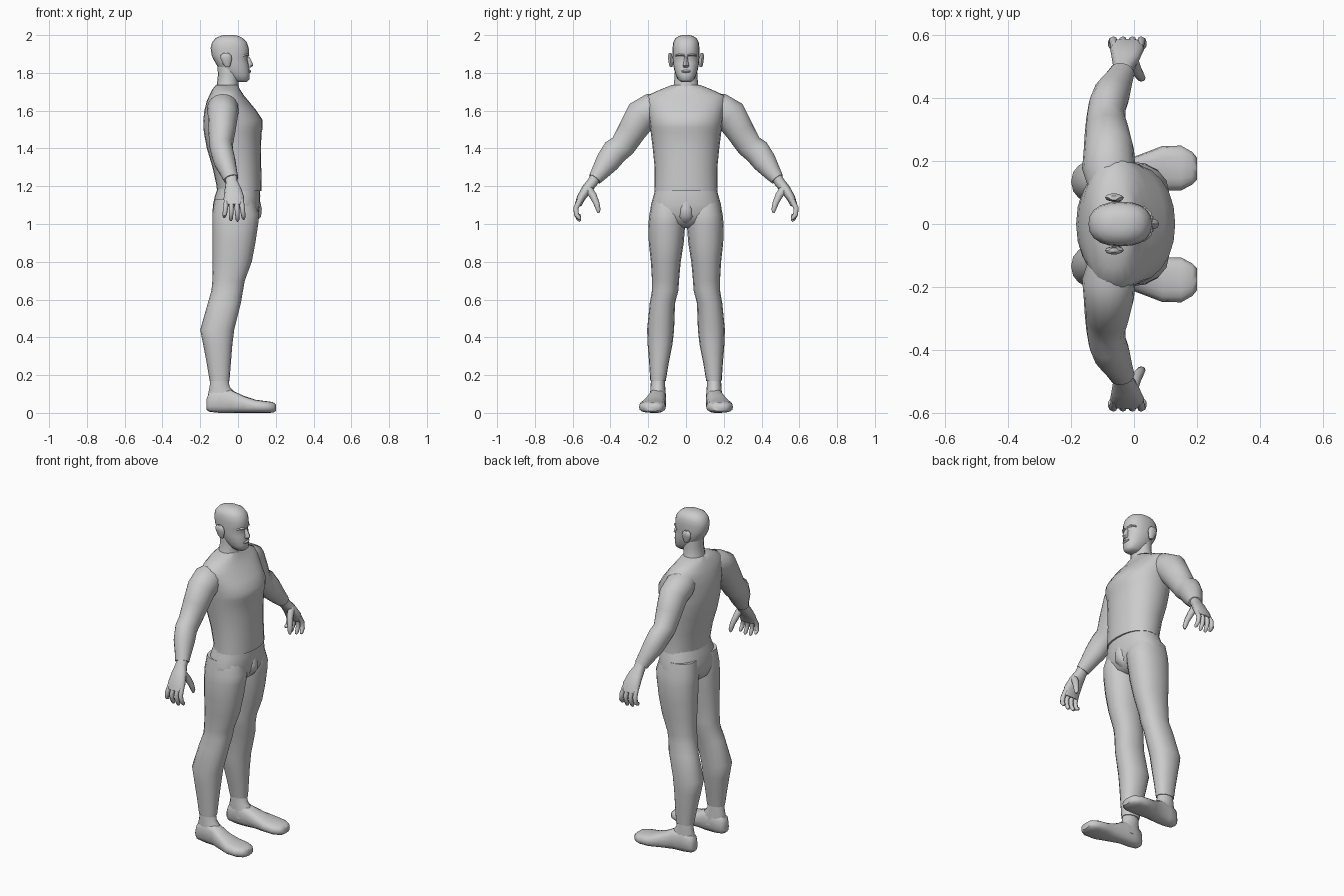
import bpy, bmesh, math
from mathutils import Vector

X, Y, Z = Vector((1, 0, 0)), Vector((0, 1, 0)), Vector((0, 0, 1))


def loft(name, rings, ref=X, axis=None, p=2.0, n=16, mirror=False, angle=50):
    """Skin superellipse rings (x, y, z, ru, rv) along a path; ref sets the ru direction."""
    bm = bmesh.new()
    pts = [Vector(r[:3]) for r in rings]
    loops = []
    for i, r in enumerate(rings):
        t = axis or (pts[min(i + 1, len(pts) - 1)] - pts[max(i - 1, 0)]).normalized()
        u = (ref - t * ref.dot(t)).normalized()
        v = t.cross(u)
        loop = []
        for k in range(n):
            a = 2 * math.pi * k / n
            c, s = math.cos(a), math.sin(a)
            c = math.copysign(abs(c) ** (2 / p), c)
            s = math.copysign(abs(s) ** (2 / p), s)
            loop.append(bm.verts.new(pts[i] + u * r[3] * c + v * r[4] * s))
        loops.append(loop)
    for a, b in zip(loops, loops[1:]):
        for k in range(n):
            bm.faces.new((a[k], a[(k + 1) % n], b[(k + 1) % n], b[k]))
    bm.faces.new(loops[0])
    bm.faces.new(loops[-1])
    bmesh.ops.recalc_face_normals(bm, faces=bm.faces)
    me = bpy.data.meshes.new(name)
    bm.to_mesh(me)
    bm.free()
    ob = bpy.data.objects.new(name, me)
    bpy.context.collection.objects.link(ob)
    if mirror:
        m = ob.modifiers.new("mirror", "MIRROR")
        m.use_axis = (False, True, False)
        m.use_clip = False
        m.use_mirror_merge = False
    bpy.ops.object.select_all(action="DESELECT")
    ob.select_set(True)
    bpy.context.view_layer.objects.active = ob
    bpy.ops.object.shade_smooth_by_angle(angle=math.radians(angle))
    return ob


def stack(name, levels, **kw):
    """Horizontal rings from (z, x back, x front, y inner, y outer)."""
    rings = [((b + f) / 2, (i + o) / 2, z, (f - b) / 2, (o - i) / 2) for z, b, f, i, o in levels]
    return loft(name, rings, axis=Z, **kw)


def sym(levels):
    return [(z, b, f, -w, w) for z, b, f, w in levels]


# Shirt body
stack("shirt_body", sym([
    (1.175, -.112, .125, .167), (1.20, -.113, .125, .166), (1.30, -.135, .123, .166),
    (1.40, -.165, .122, .176), (1.48, -.18, .124, .186), (1.51, -.183, .131, .190),
    (1.55, -.184, .131, .194), (1.60, -.178, .098, .202), (1.65, -.166, .057, .212),
    (1.68, -.152, .032, .205), (1.71, -.137, .012, .14), (1.735, -.118, .0, .078)]), p=2.15, n=24)

# Shirt sleeves
loft("sleeve", [
    (-.08, .10, 1.63, .06, .06), (-.08, .175, 1.61, .085, .085), (-.08, .235, 1.575, .08, .088),
    (-.085, .285, 1.495, .072, .076), (-.09, .335, 1.415, .062, .068), (-.085, .375, 1.385, .060, .070),
    (-.07, .415, 1.33, .058, .064), (-.05, .455, 1.275, .046, .048), (-.037, .483, 1.238, .040, .036)],
    mirror=True)

# Trousers
stack("trouser_hips", sym([
    (1.20, -.105, .112, .158), (1.15, -.122, .118, .172), (1.10, -.133, .116, .186),
    (1.05, -.135, .110, .190), (1.0, -.118, .085, .13), (.98, -.08, .04, .05)]), p=2.3, n=24)
stack("trouser_leg", [
    (1.13, -.125, .09, .005, .178), (1.05, -.136, .112, .003, .194), (1.0, -.136, .107, .004, .199),
    (.90, -.135, .092, .012, .197), (.80, -.134, .073, .028, .186), (.70, -.136, .036, .037, .180),
    (.65, -.14, .027, .040, .180), (.58, -.16, .015, .058, .192), (.44, -.20, -.02, .063, .206),
    (.36, -.184, -.03, .072, .203), (.26, -.165, -.038, .092, .195), (.17, -.15, -.045, .107, .189)],
    p=2.2, mirror=True)
stack("trouser_fly", sym([
    (1.13, .05, .115, .025), (1.08, .05, .126, .04), (1.04, .04, .122, .042), (1.0, .02, .085, .028)]), n=12)

# Feet
stack("ankle", [
    (.19, -.145, -.052, .112, .184), (.14, -.15, -.045, .110, .188), (.10, -.158, -.01, .107, .19),
    (.05, -.162, .02, .105, .195)], mirror=True)
loft("foot", [
    (-.167, .15, .045, .022, .028), (-.152, .15, .058, .037, .052), (-.10, .15, .068, .044, .068),
    (-.04, .152, .062, .047, .062), (.03, .168, .045, .057, .045), (.09, .177, .035, .071, .035),
    (.15, .178, .031, .071, .031), (.185, .177, .029, .052, .028), (.20, .176, .027, .035, .018)],
    ref=Y, axis=X, p=2.6, mirror=True)

# Hands
loft("palm", [
    (-.037, .478, 1.25, .032, .028), (-.034, .496, 1.22, .032, .028), (-.027, .525, 1.185, .044, .027),
    (-.022, .555, 1.14, .054, .023), (-.022, .572, 1.10, .052, .018)], p=2.4, n=12, mirror=True)
for i, (x, tip) in enumerate([(-.061, 1.035), (-.034, 1.018), (-.007, 1.015), (.018, 1.025)]):
    spread = (x + .022) * .3
    loft("finger_%d" % (i + 1), [
        (x, .562, 1.125, .013, .015), (x + spread * .4, .583, 1.085, .013, .014),
        (x + spread * .8, .580, 1.05, .012, .013), (x + spread, .566, tip + .008, .010, .011),
        (x + spread, .560, tip, .005, .006)], n=8, mirror=True)
loft("thumb", [
    (-.005, .52, 1.19, .020, .022), (.006, .492, 1.15, .018, .020), (.018, .474, 1.11, .015, .016),
    (.024, .464, 1.075, .013, .012), (.025, .463, 1.06, .006, .006)], n=8, mirror=True)

# Neck and head
stack("neck", sym([
    (1.69, -.125, .01, .085), (1.74, -.112, .002, .064), (1.79, -.106, .005, .060),
    (1.85, -.11, .0, .058)]))
stack("head", sym([
    (1.752, -.015, .046, .024), (1.765, -.04, .06, .042), (1.79, -.07, .062, .054),
    (1.815, -.095, .061, .062), (1.85, -.118, .056, .069), (1.875, -.132, .050, .070),
    (1.892, -.139, .058, .071), (1.93, -.145, .057, .071), (1.96, -.138, .048, .068),
    (1.983, -.120, .028, .057), (1.996, -.092, .0, .035), (2.0, -.075, -.02, .015)]), p=2.3, n=20)
stack("nose", sym([
    (1.828, .04, .066, .012), (1.838, .04, .080, .017), (1.85, .04, .078, .013),
    (1.885, .035, .060, .008)]), n=8)
loft("lips", [(.055, -.025, 1.808, .006, .004), (.060, 0, 1.808, .010, .009),
              (.055, .025, 1.808, .006, .004)], axis=Y, n=8)
loft("brow", [(.048, .008, 1.893, .012, .007), (.044, .035, 1.896, .013, .007),
              (.025, .055, 1.892, .010, .005)], n=8, axis=Y, mirror=True)
loft("ear", [(-.055, .078, 1.83, .010, .007), (-.058, .08, 1.845, .020, .011),
             (-.062, .083, 1.875, .030, .012), (-.064, .085, 1.893, .028, .012),
             (-.064, .083, 1.905, .014, .007)], axis=Z, n=10, mirror=True)
